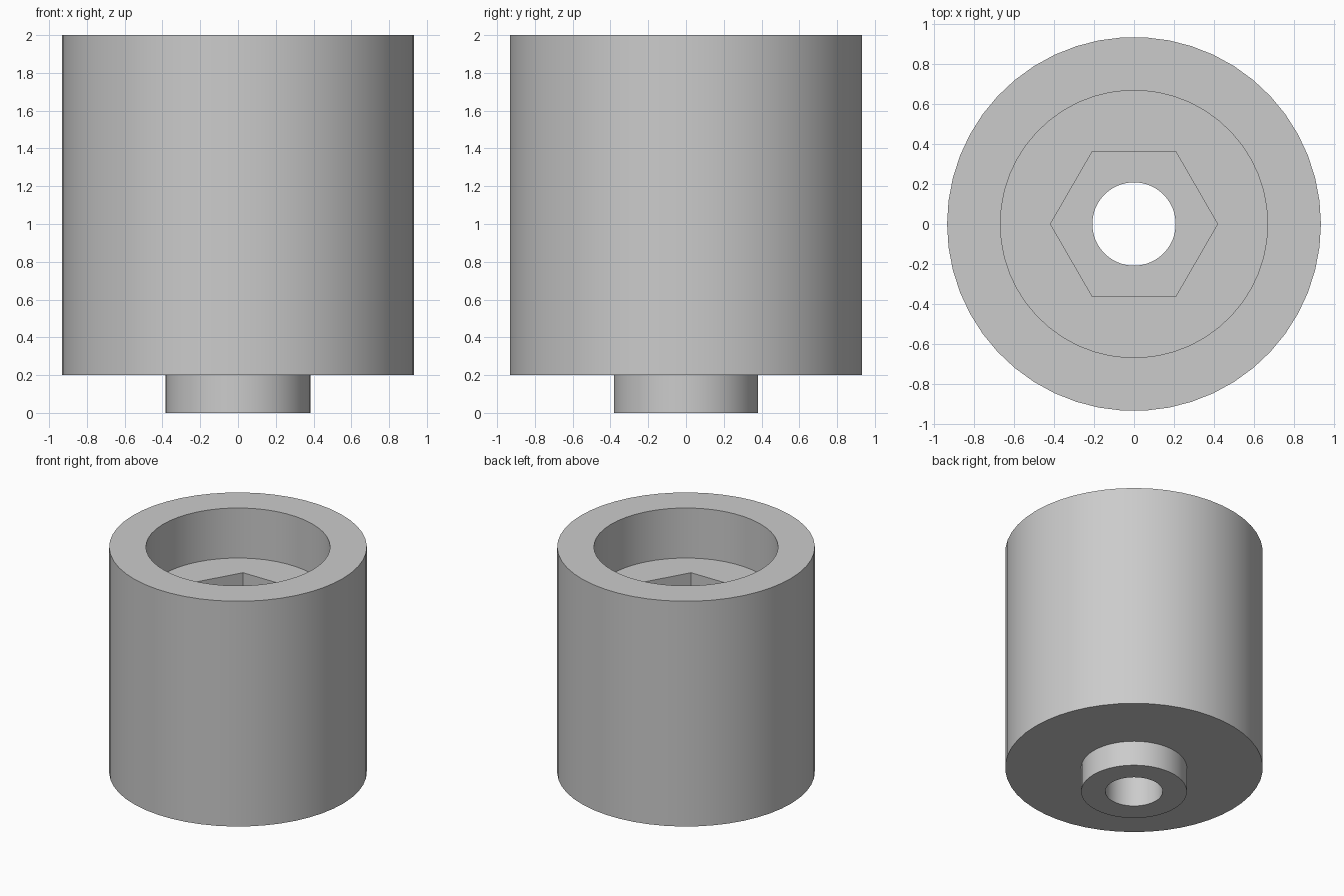
import bpy, bmesh, math

cube = bpy.data.objects.get("Cube")
if cube:
    bpy.data.objects.remove(cube, do_unlink=True)

ROUND, HEX = 50, 6

# Single grey material
grey = bpy.data.materials.new("light_grey")
grey.use_nodes = True
colour = (0.6, 0.6, 0.6, 1)
grey.diffuse_color = colour
grey.node_tree.nodes["Principled BSDF"].inputs["Base Color"].default_value = colour

bm = bmesh.new()


def ring(radius, z, sides):
    """Closed loop of vertices with a corner on +x."""
    step = 2 * math.pi / sides
    verts = [bm.verts.new((radius * math.cos(i * step), radius * math.sin(i * step), z))
             for i in range(sides)]
    edges = [bm.edges.new((verts[i], verts[(i + 1) % sides])) for i in range(sides)]
    return verts, edges


def join(a, b):
    """Quad wall between rings of equal count, flat fill otherwise."""
    (va, ea), (vb, eb) = a, b
    if len(va) == len(vb):
        for i in range(len(va)):
            j = (i + 1) % len(va)
            bm.faces.new((va[i], va[j], vb[j], vb[i]))
    else:
        bmesh.ops.triangle_fill(bm, edges=ea + eb, use_beauty=True)


# Section from the bore bottom, around the outside, down through the pockets
section = [
    (0.208, 0.0, ROUND), (0.383, 0.0, ROUND),      # spacer boss
    (0.383, 0.2, ROUND), (0.933, 0.2, ROUND),      # underside of body
    (0.933, 2.0, ROUND), (0.667, 2.0, ROUND),      # top rim
    (0.667, 1.6, ROUND), (0.417, 1.6, HEX),        # round recess floor
    (0.417, 1.2, HEX), (0.208, 1.2, ROUND),        # nut pocket floor
]
rings = [ring(*s) for s in section]
for i, r in enumerate(rings):
    join(r, rings[(i + 1) % len(rings)])            # last pair closes the bore

bmesh.ops.recalc_face_normals(bm, faces=bm.faces)
mesh = bpy.data.meshes.new("cylinder_body")
bm.to_mesh(mesh)
bm.free()
mesh.materials.append(grey)

body = bpy.data.objects.new("cylinder_body", mesh)
bpy.context.collection.objects.link(body)
bpy.context.view_layer.objects.active = body
body.select_set(True)
bpy.ops.object.shade_smooth_by_angle(angle=math.radians(30))
